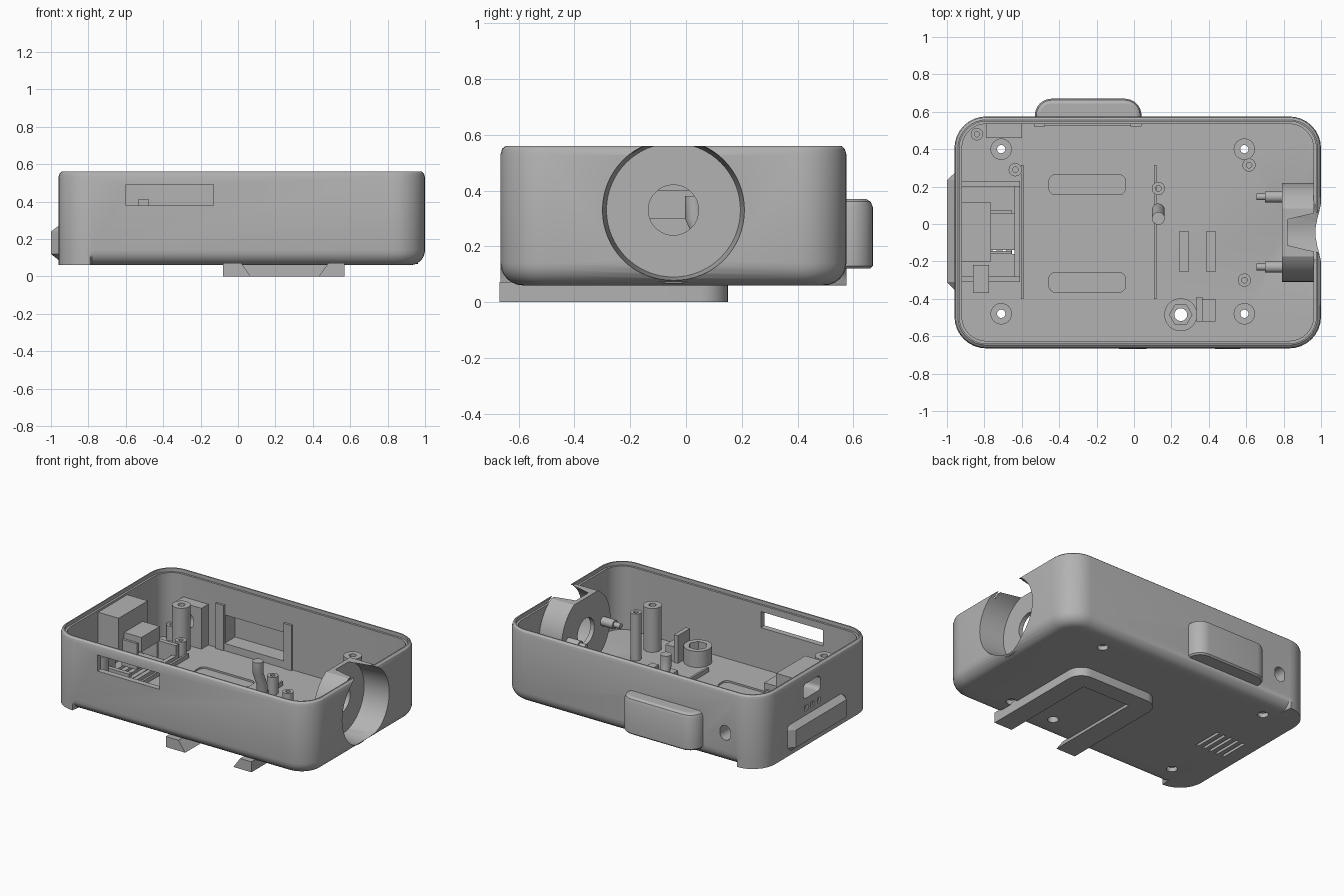
import bpy, bmesh
from math import sin, cos, pi, radians

if "Cube" in bpy.data.objects:
    bpy.data.objects.remove(bpy.data.objects["Cube"])

grey = bpy.data.materials.new("matte grey")
grey.use_nodes = True
grey.diffuse_color = (0.45, 0.45, 0.45, 1)
grey.node_tree.nodes["Principled BSDF"].inputs["Base Color"].default_value = (0.45, 0.45, 0.45, 1)


def loft(name, rings, closed=False):
    """Skin equal-length rings; cap the ends or join them in a loop."""
    bm = bmesh.new()
    vs = [[bm.verts.new(p) for p in r] for r in rings]
    n = len(vs[0])
    for a, b in list(zip(vs, vs[1:])) + ([(vs[-1], vs[0])] if closed else []):
        for i in range(n):
            bm.faces.new((a[i], a[(i + 1) % n], b[(i + 1) % n], b[i]))
    if not closed:
        bm.faces.new(vs[0])
        bm.faces.new(vs[-1])
    bmesh.ops.recalc_face_normals(bm, faces=bm.faces)
    me = bpy.data.meshes.new(name)
    bm.to_mesh(me)
    bm.free()
    me.materials.append(grey)
    ob = bpy.data.objects.new(name, me)
    bpy.context.collection.objects.link(ob)
    return ob


def box(name, x0, x1, y0, y1, z0, z1):
    return loft(name, [[(x0, y0, z), (x1, y0, z), (x1, y1, z), (x0, y1, z)] for z in (z0, z1)])


def circle(x, y, r, z, n=32):
    return [(x + r * cos(2 * pi * i / n), y + r * sin(2 * pi * i / n), z) for i in range(n)]


def rod(name, x, y, r, z0, z1, n=32):
    return loft(name, [circle(x, y, r, z, n) for z in (z0, z1)])


def tube(name, x, y, r, hole, z0, z1):
    return loft(name, [circle(x, y, a, z) for a, z in ((r, z0), (r, z1), (hole, z1), (hole, z0))], True)


def rod_x(name, y, z, sections, n=64):
    """Round bar along x from (x, radius) sections."""
    return loft(name, [[(x, y + b, z + a) for a, b, _ in circle(0, 0, r, 0, n)] for x, r in sections])


def rounded(x0, x1, y0, y1, r, inset=0, n=8):
    """Rounded rectangle outline as (x, y) pairs."""
    pts = []
    for k, (cx, cy) in enumerate(((x1 - r, y1 - r), (x0 + r, y1 - r), (x0 + r, y0 + r), (x1 - r, y0 + r))):
        for i in range(n + 1):
            t = pi / 2 * (k + i / n)
            pts.append((cx + (r - inset) * cos(t), cy + (r - inset) * sin(t)))
    return pts


def cut(target, *cutters):
    bpy.context.view_layer.objects.active = target
    for c in cutters:
        c.hide_render = True
        m = target.modifiers.new("cut", 'BOOLEAN')
        m.operation, m.object, m.solver = 'DIFFERENCE', c, 'EXACT'
        bpy.ops.object.modifier_apply(modifier=m.name)
        bpy.data.objects.remove(c)


# Open tray: rounded bottom edge, square foot at the left end, stepped rim
LX, RX, FY, BY, R = -0.96, 1.0, -0.665, 0.575, 0.17
foot = -0.785


def tray_ring(inset, z, square_foot):
    base = rounded(LX, RX, FY, BY, R)
    moved = rounded(LX, RX, FY, BY, R, inset)
    out = [(*(b if square_foot and b[0] < foot else m), z) for b, m in zip(base, moved)]
    out.insert(18, (foot + 0.005, FY + inset, z))
    out.insert(9, (foot + 0.005, BY - inset, z))
    # second insertion point follows the two left corners
    out.insert(28, out.pop(19))
    return out


fillet = [radians(a) for a in range(0, 91, 15)]
rings = [tray_ring(0.08 * (1 - sin(t)), 0.06 + 0.08 * (1 - cos(t)), True) for t in fillet]
rings += [tray_ring(i, z, False) for i, z in (
    (0, 0.53), (0.006, 0.55), (0.018, 0.56), (0.026, 0.56), (0.026, 0.535), (0.04, 0.535), (0.04, 0.1))]
tray = loft("tray", rings)

# Round socket in the right-hand end
CY, CZ = -0.045, 0.33


def socket_cutters():
    return (rod_x("cutter", CY, CZ, ((0.82, 0.24), (1.02, 0.256))),
            rod_x("cutter", CY, CZ, ((0.7, 0.09), (0.9, 0.09))))


cut(tray, *socket_cutters())
socket = rod_x("socket", CY, CZ, ((0.79, 0.264), (0.962, 0.264)))
cut(socket, *socket_cutters(), box("cutter", 0.7, 1.1, -0.5, 0.5, 0.56, 0.7))
for y in (0.145, -0.23):
    rod_x("socket_pin", y, CZ, ((0.655, 0.018), (0.7, 0.018), (0.7, 0.03), (0.8, 0.03)), 24)

# Front window
cut(tray, box("cutter", -0.6, -0.13, -0.7, -0.6, 0.38, 0.49))

# Hollow bulge on the back wall with inner clips
bulge = loft("back_bulge", [[(x, y, z) for x, y in rounded(-0.53, 0.04, 0.4, 0.67, 0.09, i)]
                            for i, z in ((0.01, 0.12), (0, 0.13), (0, 0.34), (0.008, 0.36), (0.025, 0.37))])
cut(bulge, box("cutter", -0.6, 0.1, 0.3, 0.56, 0, 0.5), box("cutter", -0.47, -0.02, 0.5, 0.64, 0.15, 0.34))
cut(tray, box("cutter", -0.47, -0.02, 0.5, 0.6, 0.15, 0.34))
for x in (-0.535, -0.02):
    box("back_clip", x, x + 0.06, 0.52, 0.55, 0.1, 0.41)
box("back_clip_sill", -0.53, 0.04, 0.525, 0.54, 0.1, 0.15)

# Cable hole at the back and its inner block
block = box("cable_block", -0.79, -0.6, 0.46, 0.545, 0.1, 0.38)
slot = [(x, y) for x, y in rounded(-0.74, -0.66, 0.22, 0.32, 0.039)]
for ob in (tray, block):
    cut(ob, loft("cutter", [[(x, y, z) for x, z in slot] for y in (0.4, 0.7)]))
cut(block, rod("cutter", -0.71, 0.4, 0.06, 0, 0.5))
tube("corner_post", -0.84, 0.48, 0.033, 0.014, 0.09, 0.2)

# Ledge on the left wall, with tapered ends
ledge = [(-0.925, 0.06), (-1, 0.12), (-1, 0.24), (-0.96, 0.27), (-0.925, 0.27)]
loft("left_ledge", [[(max(x, lim), y, z) for x, z in ledge]
                    for y, lim in ((-0.36, -0.95), (-0.31, -1), (0.235, -1), (0.28, -0.95))])

# Connector housing behind the left wall
housing = box("connector_housing", -0.93, -0.765, -0.2, 0.115, 0.24, 0.52)
port = rounded(-0.085, 0.1, 0.385, 0.485, 0.03)
for ob in (tray, housing):
    cut(ob, loft("cutter", [[(x, y, z) for y, z in port] for x in (-1.1, -0.83)]))
for y in (-0.07, 0, 0.07):
    cut(tray, box("cutter", -0.98, -0.945, y - 0.018, y + 0.018, 0.3, 0.335))
box("connector_front", -0.77, -0.635, -0.14, 0.06, 0.3, 0.4)
for y in (-0.16, 0.06):
    box("connector_arm", -0.77, -0.655, y, y + 0.015, 0.18, 0.36)
for y in (-0.31, 0.2):
    box("frame_side", -0.925, -0.61, y, y + 0.03, 0.09, 0.22)
box("frame_end", -0.64, -0.61, -0.31, 0.23, 0.09, 0.15)
box("frame_block", -0.86, -0.775, -0.37, -0.22, 0.09, 0.3)

# Floor vents
for i in range(5):
    x = -0.86 + 0.052 * i
    cut(tray, box("cutter", x, x + 0.02, -0.16, 0.05, 0, 0.2))

# Corner screw posts, countersunk from below
for x in (-0.71, 0.59):
    for y in (-0.48, 0.4):
        tube("screw_post", x, y, 0.057, 0.022, 0.09, 0.4)
        cut(tray, rod("cutter", x, y, 0.034, 0, 0.09), rod("cutter", x, y, 0.022, 0, 0.2))

# Thin support posts
for x, y, top in ((-0.635, 0.29, 0.22), (0.13, 0.19, 0.22), (0.59, -0.3, 0.42), (0.615, 0.315, 0.14)):
    tube("support_post", x, y, 0.035, 0.015, 0.09, top)
loft("bent_post", [circle(0.13, y, 0.034, z) for y, z in ((0.075, 0.09), (0.075, 0.2), (0.03, 0.3), (0.03, 0.38))])

# Nut holder and neighbouring bracket
cut(tray, rod("cutter", 0.25, -0.485, 0.034, 0, 0.2))
holder = tube("nut_holder", 0.25, -0.485, 0.088, 0.034, 0.09, 0.21)
cut(holder, rod("cutter", 0.25, -0.485, 0.06, 0.14, 0.3, 6))
box("bracket_plate", 0.335, 0.365, -0.52, -0.39, 0.09, 0.29)
box("bracket_base", 0.36, 0.435, -0.52, -0.4, 0.09, 0.2)

# Floor ribs and shallow floor recesses
for x in (-0.605, 0.107):
    box("floor_rib", x, x + 0.014, -0.4, 0.315, 0.09, 0.13)
for x in (0.24, 0.385):
    box("battery_rib", x, x + 0.053, -0.255, -0.04, 0.09, 0.13)
for y in (-0.312, 0.21):
    pill = rounded(-0.455, -0.045, y - 0.053, y + 0.053, 0.035)
    cut(tray, loft("cutter", [[(a, b, z) for a, b in pill] for z in (0.088, 0.2)]))

# Dovetail rail under the floor, open at the front
outline = [p for p in rounded(-0.08, 0.57, -0.8, 0.15, 0.1)]
rail = loft("mounting_rail", [[(x, y, z) for x, y in outline] for z in (0, 0.072)])
dovetail = [(0.075, -0.01), (0.425, -0.01), (0.49, 0.08), (0.01, 0.08)]
cut(rail, box("cutter", -0.2, 0.7, -0.9, -0.668, -0.1, 0.2),
    loft("cutter", [[(x, y, z) for x, z in dovetail] for y in (-0.9, 0.03)]))

# Smooth curved faces while keeping hard edges
for ob in bpy.context.scene.objects:
    ob.select_set(ob.type == 'MESH')
bpy.context.view_layer.objects.active = tray
bpy.ops.object.shade_smooth_by_angle(angle=radians(30))
